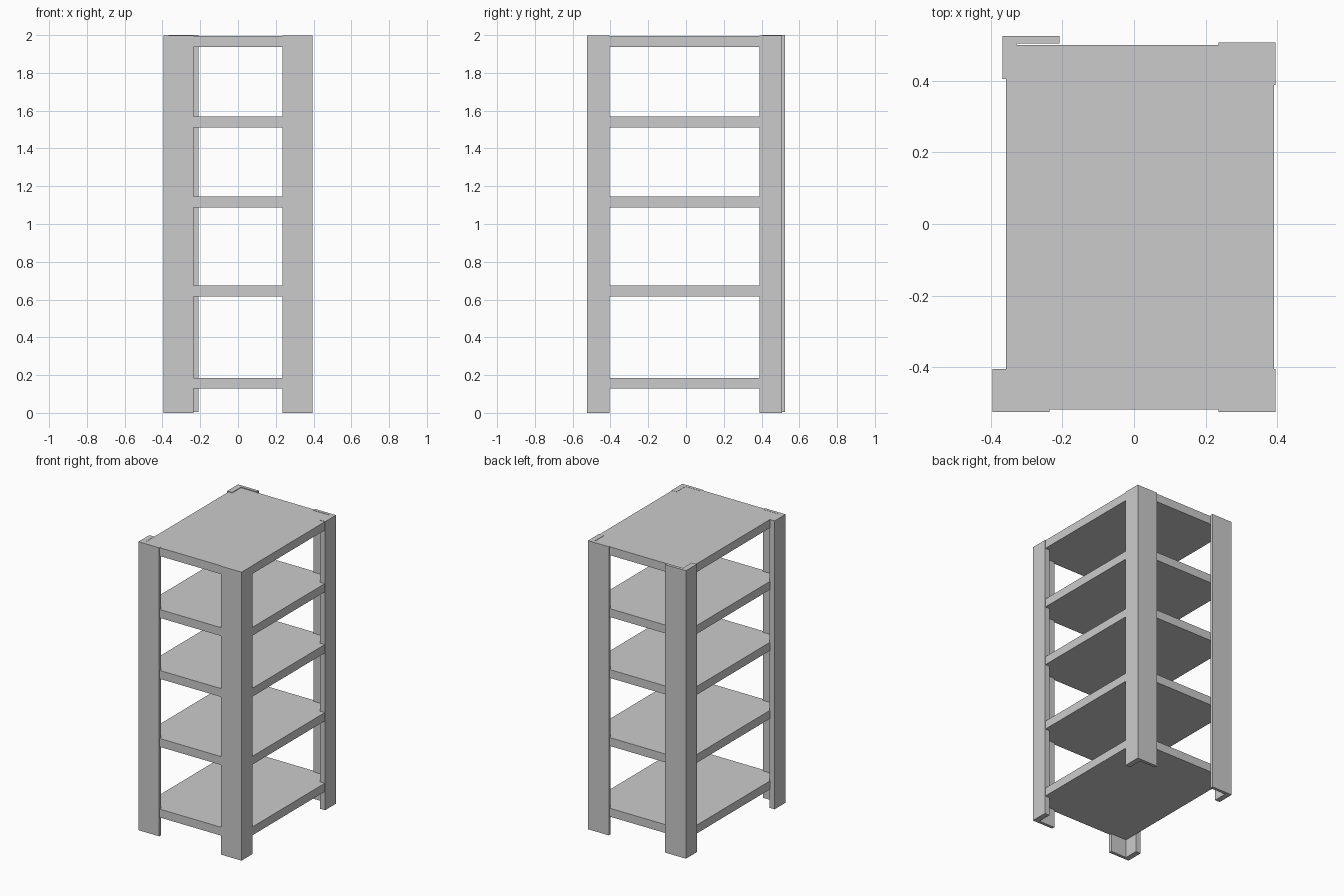
import bpy
import bmesh

if "Cube" in bpy.data.objects:
    bpy.data.objects.remove(bpy.data.objects["Cube"])


def prism(name, outline, z0, z1):
    """Extrude a flat outline from z0 up to z1."""
    bm = bmesh.new()
    face = bm.faces.new([bm.verts.new((x, y, z0)) for x, y in outline])
    top = bmesh.ops.extrude_face_region(bm, geom=[face])["geom"]
    verts = [g for g in top if isinstance(g, bmesh.types.BMVert)]
    bmesh.ops.translate(bm, verts=verts, vec=(0, 0, z1 - z0))
    bmesh.ops.recalc_face_normals(bm, faces=bm.faces)
    mesh = bpy.data.meshes.new(name)
    bm.to_mesh(mesh)
    bm.free()
    obj = bpy.data.objects.new(name, mesh)
    bpy.context.collection.objects.link(obj)
    return obj


def angle_post(name, cx, cy, sx, sy, z0, z1):
    """L-section post: outer corner at (cx, cy), flanges towards sx, sy."""
    w, d, tx, ty = 0.159, 0.119, 0.038, 0.021
    profile = [(0, 0), (w, 0), (w, ty), (tx, ty), (tx, d), (0, d)]
    return prism(name, [(cx + sx * x, cy + sy * y) for x, y in profile], z0, z1)


# Corner posts (the back left one sits slightly off)
angle_post("front_left_post", -0.395, -0.525, 1, 1, 0.0, 1.997)
angle_post("front_right_post", 0.395, -0.525, -1, 1, 0.0, 1.997)
angle_post("back_right_post", 0.395, 0.508, -1, -1, 0.0, 1.998)
angle_post("back_left_post", -0.367, 0.525, 1, -1, 0.006, 2.0)

# Shelves
x0, x1, y0, y1 = -0.358, 0.392, -0.519, 0.501
for i, z in enumerate((0.128, 0.617, 1.088, 1.51, 1.938)):
    prism(f"shelf_{i + 1}", [(x0, y0), (x1, y0), (x1, y1), (x0, y1)], z, z + 0.058)
